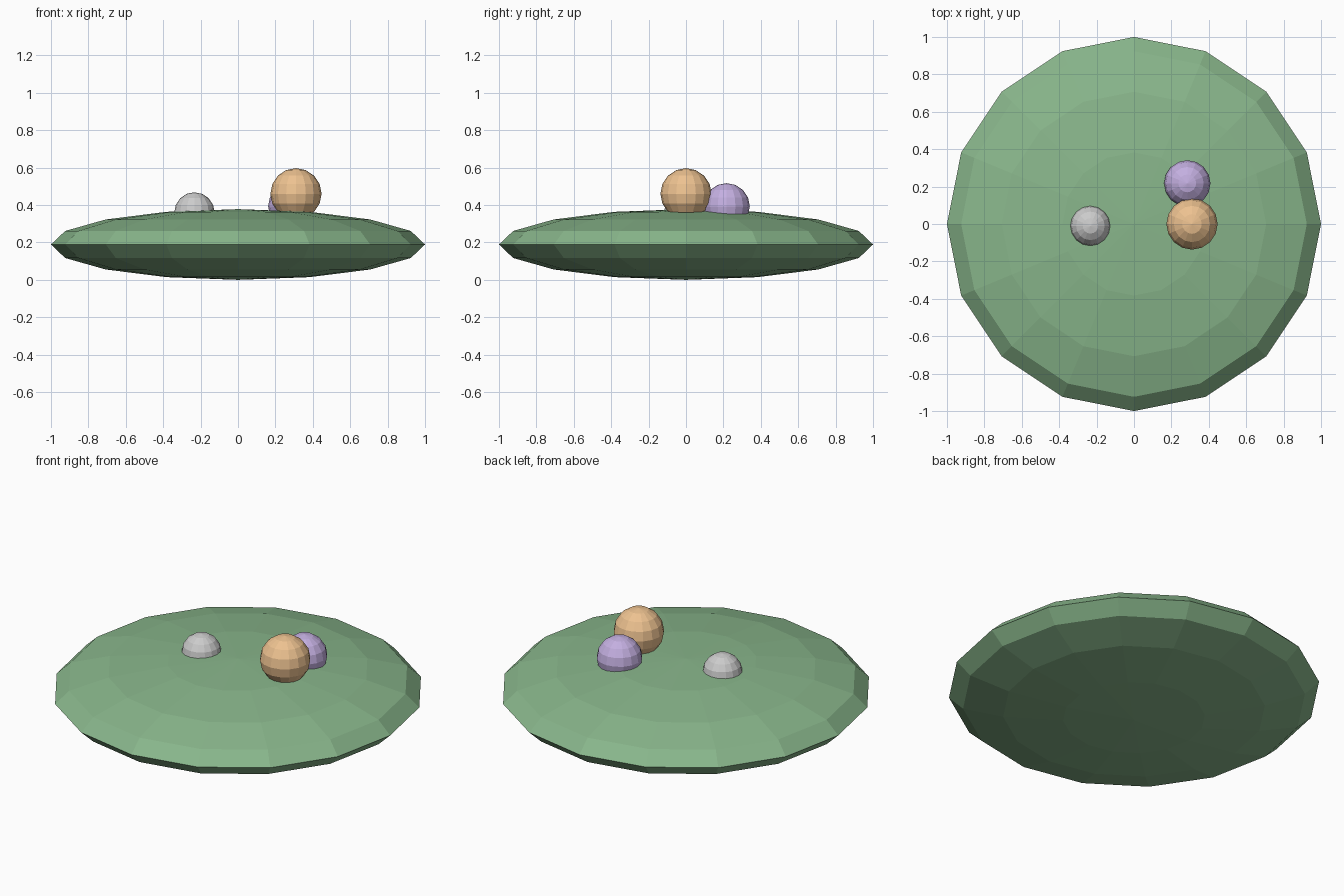
import bpy

if "Cube" in bpy.data.objects:
    bpy.data.objects.remove(bpy.data.objects["Cube"])


def ball(name, loc, radii, color):
    """Low-poly flat-shaded sphere, stretched to the given radii."""
    bpy.ops.mesh.primitive_uv_sphere_add(segments=16, ring_count=8, radius=1, location=loc)
    ob = bpy.context.object
    ob.name = name
    ob.scale = radii
    bpy.ops.object.transform_apply(location=False, rotation=False, scale=True)
    bpy.ops.object.shade_flat()
    if color:
        mat = bpy.data.materials.new(name + "_color")
        mat.diffuse_color = (*color, 1)
        mat.use_nodes = True
        mat.node_tree.nodes["Principled BSDF"].inputs["Base Color"].default_value = mat.diffuse_color
        ob.data.materials.append(mat)
    return ob


# Flattened green base
ball("base_disc", (0, 0, 0.189), (1, 1, 0.189), (0.25, 0.47, 0.26))

# Three balls sunk into the top of the base
ball("orange_ball", (0.31, 0, 0.46), (0.137,) * 3, (0.85, 0.54, 0.28))
ball("purple_ball", (0.285, 0.217, 0.393), (0.124,) * 3, (0.55, 0.43, 0.75))
ball("grey_ball", (-0.233, -0.01, 0.36), (0.108,) * 3, None)
